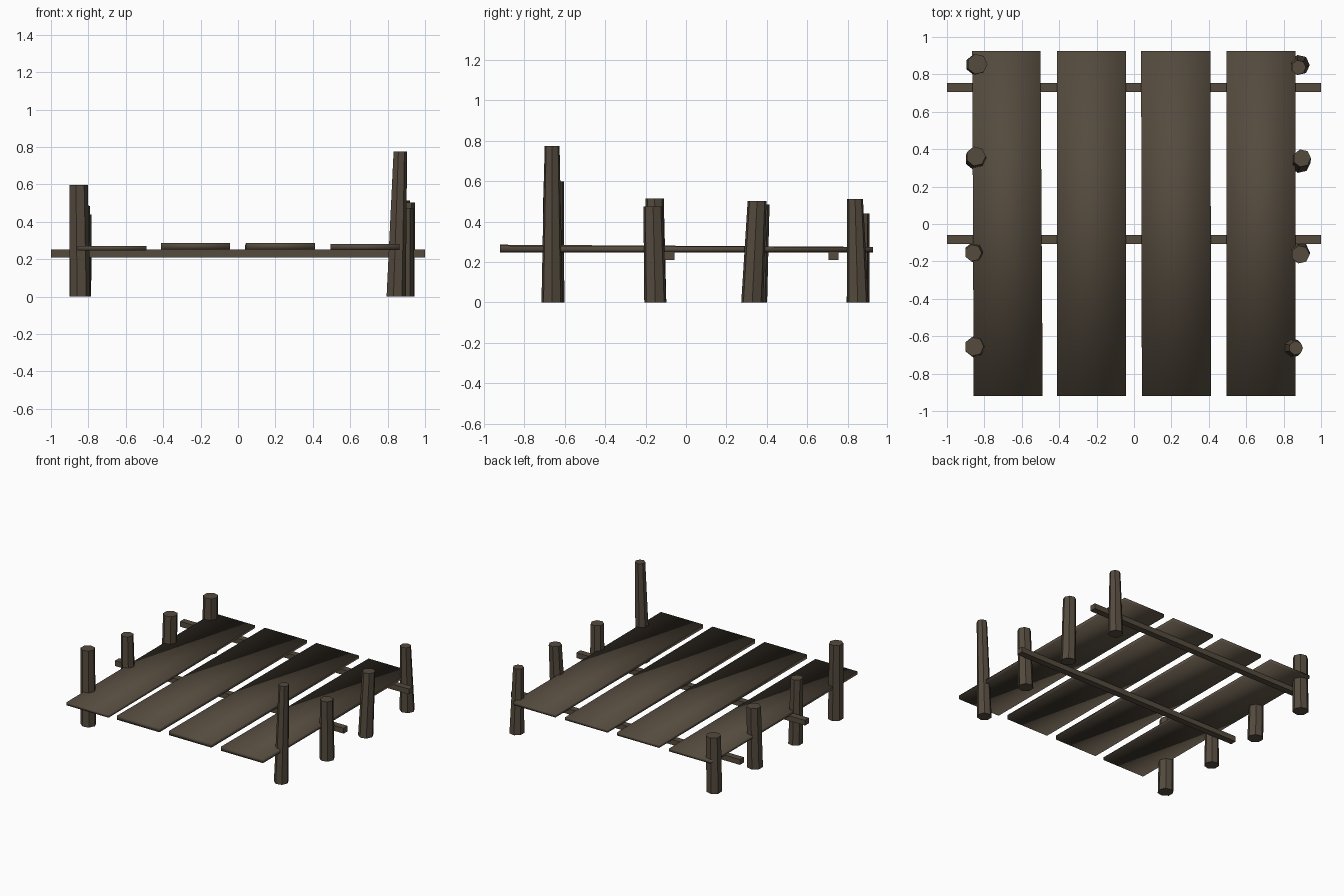
import bpy, bmesh
from mathutils import Vector
from math import cos, sin, tau

if "Cube" in bpy.data.objects:
    bpy.data.objects.remove(bpy.data.objects["Cube"])

wood = bpy.data.materials.new("dark_wood")
wood.diffuse_color = (0.09, 0.07, 0.048, 1)
wood.use_nodes = True
wood.node_tree.nodes["Principled BSDF"].inputs["Base Color"].default_value = wood.diffuse_color


def finish(bm, name, smooth=False):
    bmesh.ops.recalc_face_normals(bm, faces=bm.faces)
    for f in bm.faces:
        f.smooth = smooth
    me = bpy.data.meshes.new(name)
    bm.to_mesh(me)
    bm.free()
    me.materials.append(wood)
    ob = bpy.data.objects.new(name, me)
    bpy.context.collection.objects.link(ob)
    return ob


def loft(name, ring_a, ring_b, smooth=False):
    """Closed solid between two matching rings of points."""
    bm = bmesh.new()
    a = [bm.verts.new(p) for p in ring_a]
    b = [bm.verts.new(p) for p in ring_b]
    n = len(a)
    bm.faces.new(a)
    bm.faces.new(b)
    for i in range(n):
        j = (i + 1) % n
        bm.faces.new((a[i], a[j], b[j], b[i]))
    return finish(bm, name, smooth)


def rect(x0, x1, y, z0, z1):
    return [(x0, y, z0), (x1, y, z0), (x1, y, z1), (x0, y, z1)]


def circle(x, y, z, r, n=7):
    return [Vector((x + r * cos(tau * i / n), y + r * sin(tau * i / n), z))
            for i in range(n)]


# Deck planks: front x range, back x range, bottom, front top, back top
planks = [
    (-0.857, -0.488, -0.865, -0.50, 0.248, 0.271, 0.271),
    (-0.412, -0.043, -0.412, -0.043, 0.252, 0.286, 0.275),
    (0.042, 0.412, 0.038, 0.409, 0.252, 0.286, 0.275),
    (0.494, 0.863, 0.494, 0.863, 0.250, 0.281, 0.274),
]
for i, (f0, f1, b0, b1, z, tf, tb) in enumerate(planks):
    loft(f"deck_plank_{i + 1}", rect(f0, f1, -0.92, z, tf),
         rect(b0, b1, 0.925, z, tb), smooth=True)

# Cross beams under the deck
for name, y in (("front_beam", -0.083), ("back_beam", 0.73)):
    loft(name, rect(-1, 1, y - 0.025, 0.21, 0.252),
         rect(-1, 1, y + 0.025, 0.21, 0.252))

# Leaning tapered posts: base x, y, base radius, top x, y, top radius, height
posts = {
    "left_post_1": (-0.847, -0.658, 0.057, -0.855, -0.655, 0.052, 0.598),
    "left_post_2": (-0.852, -0.150, 0.054, -0.860, -0.155, 0.046, 0.515),
    "left_post_3": (-0.845, 0.345, 0.058, -0.845, 0.362, 0.053, 0.485),
    "left_post_4": (-0.843, 0.852, 0.058, -0.838, 0.855, 0.055, 0.440),
    "right_post_1": (0.843, -0.663, 0.054, 0.866, -0.663, 0.038, 0.775),
    "right_post_2": (0.885, -0.152, 0.056, 0.890, -0.163, 0.049, 0.475),
    "right_post_3": (0.888, 0.328, 0.056, 0.898, 0.352, 0.048, 0.503),
    "right_post_4": (0.885, 0.850, 0.055, 0.880, 0.837, 0.040, 0.513),
}
for name, (bx, by, br, tx, ty, tr, h) in posts.items():
    loft(name, circle(bx, by, 0, br), circle(tx, ty, h, tr))
